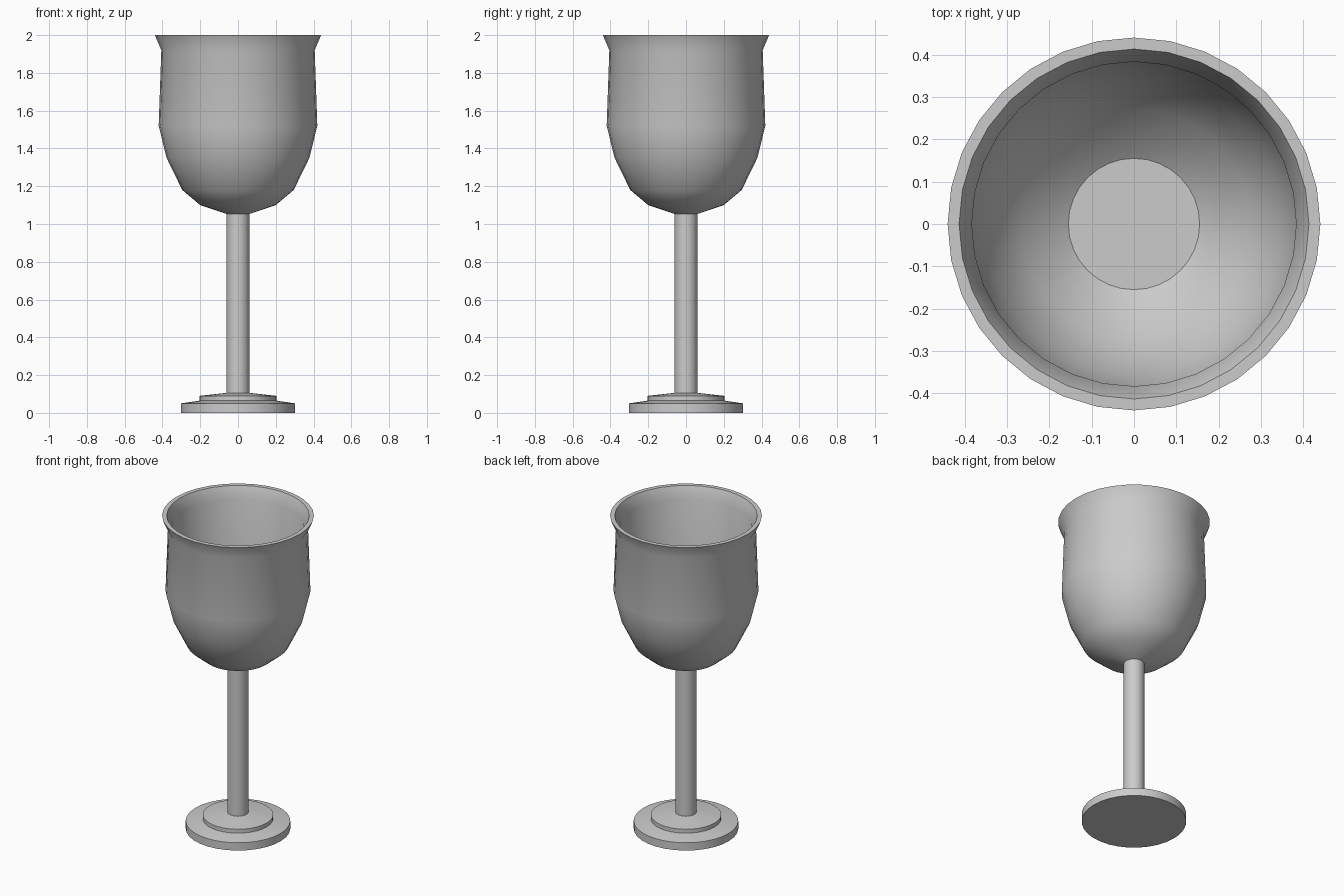
import bpy, bmesh, math

if "Cube" in bpy.data.objects:
    bpy.data.objects.remove(bpy.data.objects["Cube"])

SIDES = 32


def lathe(name, profile, cap_start=False, cap_end=False):
    """Revolve (radius, height) points around z into a smooth-shaded object."""
    bm = bmesh.new()
    rings = []
    for r, z in profile:
        rings.append([bm.verts.new((r * math.cos(2 * math.pi * i / SIDES),
                                    r * math.sin(2 * math.pi * i / SIDES), z))
                      for i in range(SIDES)])
    for a, b in zip(rings, rings[1:]):
        for i in range(SIDES):
            j = (i + 1) % SIDES
            bm.faces.new((a[i], a[j], b[j], b[i]))
    if cap_start:
        bm.faces.new(rings[0][::-1])
    if cap_end:
        bm.faces.new(rings[-1])
    mesh = bpy.data.meshes.new(name)
    bm.to_mesh(mesh)
    bm.free()
    obj = bpy.data.objects.new(name, mesh)
    bpy.context.collection.objects.link(obj)
    bpy.ops.object.select_all(action='DESELECT')
    obj.select_set(True)
    bpy.context.view_layer.objects.active = obj
    bpy.ops.object.shade_smooth_by_angle(angle=math.radians(30))
    return obj


# Stepped foot
lathe("foot", [(0.303, 0), (0.303, 0.05), (0.204, 0.065), (0.204, 0.09),
               (0.06, 0.106)], cap_start=True)

# Straight stem
lathe("stem", [(0.06, 0.106), (0.06, 1.053)])

# Hollow bowl: outside wall up to the flared lip, then inside wall to a flat floor
outer = [(0.06, 1.053), (0.2, 1.10), (0.295, 1.18), (0.378, 1.35),
         (0.42, 1.52), (0.406, 1.92), (0.44, 2.0)]
inner = [(0.413, 2.0), (0.383, 1.925), (0.395, 1.52), (0.353, 1.36),
         (0.272, 1.205), (0.155, 1.12)]
lathe("bowl", outer + inner, cap_end=True)
